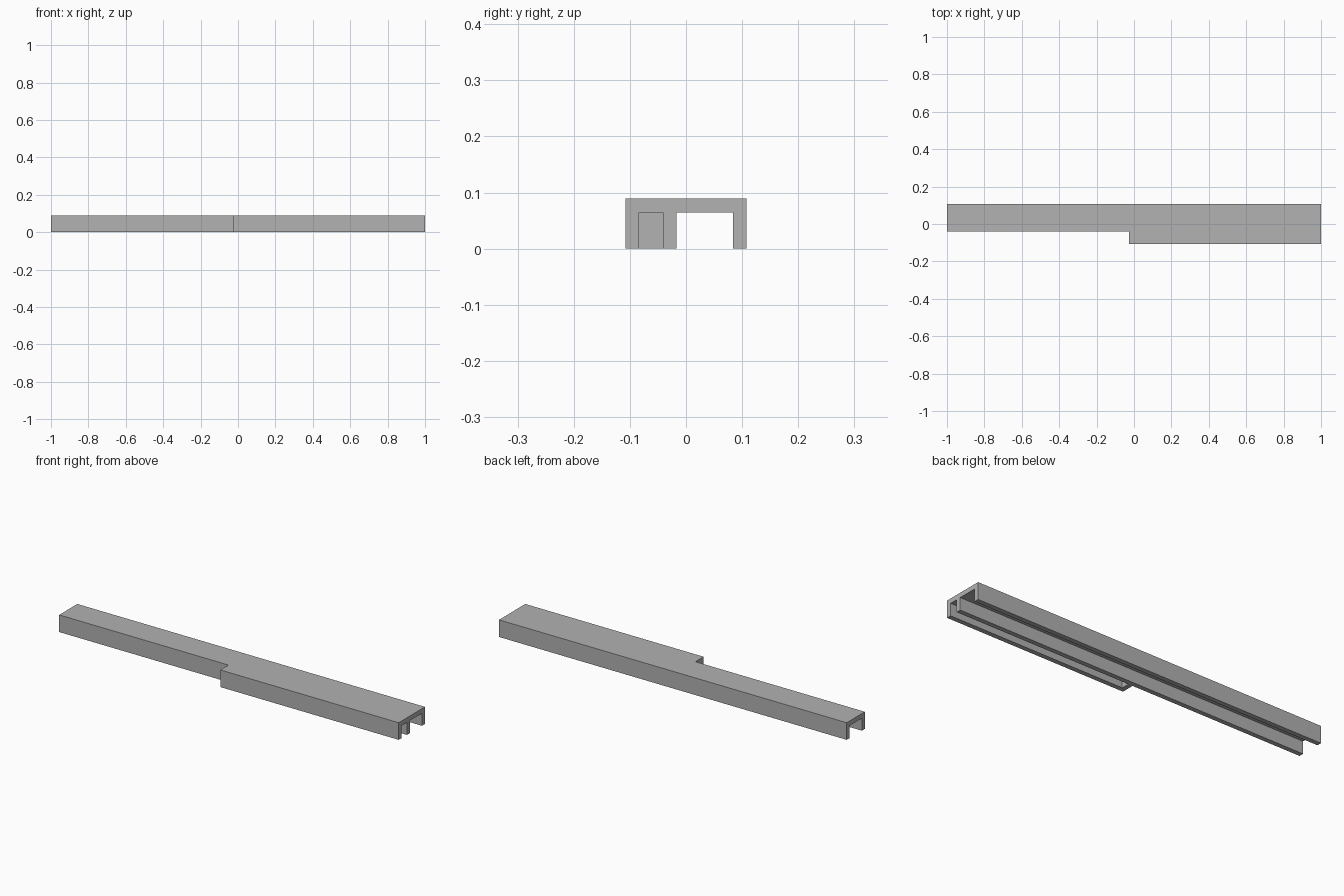
import bpy
import bmesh

if "Cube" in bpy.data.objects:
    bpy.data.objects.remove(bpy.data.objects["Cube"], do_unlink=True)

LENGTH = 1.0            # half length
SIDE = 0.108            # half width
HEIGHT = 0.089
WALL = 0.0245
STEP_X = -0.026         # where the wide half begins
RIB_FRONT = -0.041      # front face of the long middle wall

grey = bpy.data.materials.new("plain grey")
grey.use_nodes = True
colour = (0.445, 0.445, 0.445, 1)
grey.diffuse_color = colour
grey.node_tree.nodes["Principled BSDF"].inputs["Base Color"].default_value = colour


def prism(name, outline, z0, z1):
    """Extrude a plan outline from z0 up to z1."""
    bm = bmesh.new()
    base = bm.faces.new([bm.verts.new((x, y, z0)) for x, y in outline])
    top = bmesh.ops.extrude_face_region(bm, geom=[base])["geom"]
    verts = [v for v in top if isinstance(v, bmesh.types.BMVert)]
    bmesh.ops.translate(bm, vec=(0, 0, z1 - z0), verts=verts)
    bmesh.ops.recalc_face_normals(bm, faces=bm.faces)
    mesh = bpy.data.meshes.new(name)
    bm.to_mesh(mesh)
    bm.free()
    mesh.materials.append(grey)
    obj = bpy.data.objects.new(name, mesh)
    bpy.context.collection.objects.link(obj)
    return obj


def rectangle(x0, x1, y0, y1):
    return [(x0, y0), (x1, y0), (x1, y1), (x0, y1)]


# Stepped solid body
rail = prism("stepped_channel_rail", [
    (-LENGTH, RIB_FRONT), (STEP_X, RIB_FRONT), (STEP_X, -SIDE),
    (LENGTH, -SIDE), (LENGTH, SIDE), (-LENGTH, SIDE)], 0, HEIGHT)

# Long channel open at both ends, short channel closed at the step
channels = {
    "long_channel_cutter": rectangle(-LENGTH - 0.1, LENGTH + 0.1,
                                     RIB_FRONT + WALL, SIDE - WALL),
    "short_channel_cutter": rectangle(STEP_X + WALL, LENGTH + 0.1,
                                      -SIDE + WALL, RIB_FRONT),
}
bpy.context.view_layer.objects.active = rail
for name, outline in channels.items():
    cutter = prism(name, outline, -0.1, HEIGHT - WALL)
    cutter.hide_render = True
    cut = rail.modifiers.new(name, "BOOLEAN")
    cut.operation = "DIFFERENCE"
    cut.solver = "EXACT"
    cut.object = cutter
    bpy.ops.object.modifier_apply(modifier=cut.name)
    bpy.data.objects.remove(cutter, do_unlink=True)
